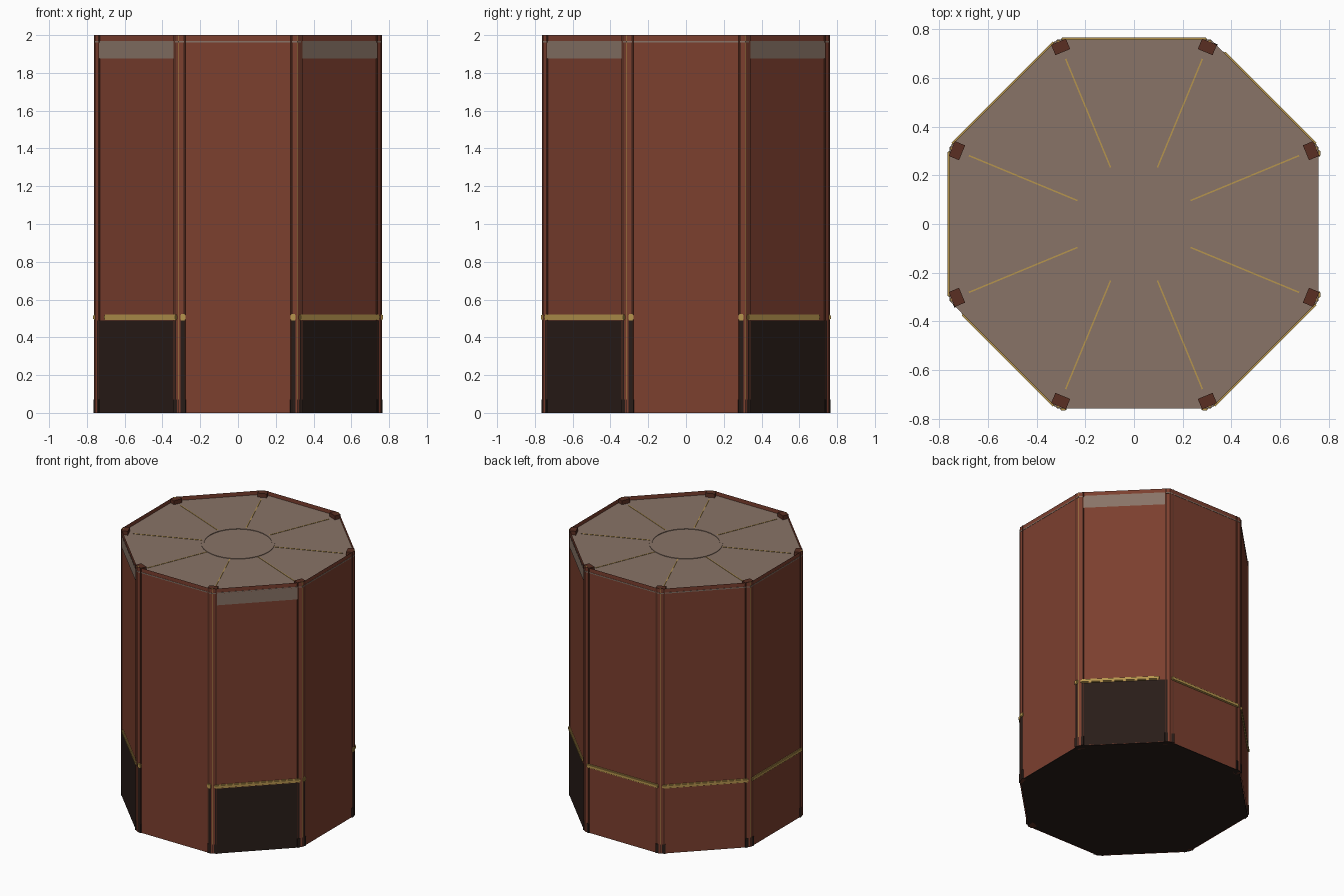
import bpy, bmesh, math
from mathutils import Matrix, Vector

if "Cube" in bpy.data.objects:
    bpy.data.objects.remove(bpy.data.objects["Cube"])

def mat(name, c):
    m = bpy.data.materials.new(name)
    m.diffuse_color = (*c, 1)
    m.use_nodes = True
    m.node_tree.nodes["Principled BSDF"].inputs["Base Color"].default_value = m.diffuse_color
    return m

RED = mat("mahogany", (0.20, 0.05, 0.028))
DARK = mat("dark_wood", (0.022, 0.012, 0.009))
POST = mat("post_wood", (0.10, 0.028, 0.016))
BRASS = mat("brass", (0.47, 0.30, 0.075))
CREAM = mat("plaster", (0.25, 0.175, 0.135))
A = 0.757                      # distance of wall planes from the centre
STEP = math.pi / 4

def finish(name, bm, m):
    bmesh.ops.recalc_face_normals(bm, faces=bm.faces)
    me = bpy.data.meshes.new(name)
    bm.to_mesh(me)
    bm.free()
    me.materials.append(m)
    ob = bpy.data.objects.new(name, me)
    bpy.context.collection.objects.link(ob)
    return ob

def box(name, m, ang, r, t, z, bevel=0):
    """Box in a frame turned by ang: r radial, t tangential, z height ranges."""
    bm = bmesh.new()
    size = [b - a for a, b in (r, t, z)]
    mid = Vector([(a + b) / 2 for a, b in (r, t, z)])
    bmesh.ops.create_cube(bm, size=1)
    bmesh.ops.scale(bm, vec=size, verts=bm.verts)
    bmesh.ops.translate(bm, vec=mid, verts=bm.verts)
    if bevel:
        bmesh.ops.bevel(bm, geom=bm.edges[:], offset=bevel, segments=2, affect='EDGES')
    bmesh.ops.rotate(bm, matrix=Matrix.Rotation(ang, 3, 'Z'), verts=bm.verts)
    return finish(name, bm, m)

def panel(name, m, ang, r, t, z):
    """Single upright sheet facing outward."""
    bm = bmesh.new()
    rot = Matrix.Rotation(ang, 3, 'Z')
    vs = [bm.verts.new(rot @ Vector((r, a, b)))
          for a, b in ((t[0], z[0]), (t[1], z[0]), (t[1], z[1]), (t[0], z[1]))]
    bm.faces.new(vs)
    me = bpy.data.meshes.new(name)
    bm.to_mesh(me)
    bm.free()
    me.materials.append(m)
    ob = bpy.data.objects.new(name, me)
    bpy.context.collection.objects.link(ob)

def octagon(name, m, apothem, z0, z1):
    bm = bmesh.new()
    R = apothem / math.cos(STEP / 2)
    bmesh.ops.create_cone(bm, cap_ends=True, segments=8, radius1=R, radius2=R, depth=z1 - z0)
    bmesh.ops.rotate(bm, matrix=Matrix.Rotation(STEP / 2, 3, 'Z'), verts=bm.verts)
    # align so that flats face the axes
    if abs(max(v.co.x for v in bm.verts) - apothem) > 0.01:
        bmesh.ops.rotate(bm, matrix=Matrix.Rotation(STEP / 2, 3, 'Z'), verts=bm.verts)
    bmesh.ops.translate(bm, vec=(0, 0, (z0 + z1) / 2), verts=bm.verts)
    finish(name, bm, m)

# floor and ceiling slabs
octagon("floor", DARK, 0.752, 0.0, 0.012)
octagon("ceiling", CREAM, 0.759, 1.962, 1.97)

# walls: three diagonals show dark panelling, two sides are plain
panelled = {1, 5, 7}           # +x+y, -x-y, +x-y
plain = {0, 6}                 # +x, -y
for i in range(8):
    a = i * STEP
    panel("wall", RED, a, A, (-0.312, 0.312), (0.0, 2.0))
    if i in panelled:
        panel("wainscot", DARK, a, A + 0.003, (-0.295, 0.295), (0.0, 0.49))
        panel("frieze", CREAM, a, A + 0.003, (-0.28, 0.28), (1.875, 1.962))
    if i in plain:
        for s in (-1, 1):
            t = sorted((s * 0.277, s * 0.305))
            panel("wainscot_edge", DARK, a, A + 0.003, t, (0.0, 0.49))
            box("rail_end", BRASS, a, (A - 0.01, A + 0.01), t, (0.49, 0.523), 0.004)
    else:
        t0, t1 = {1: (-0.3, 0.24), 5: (-0.24, 0.3)}.get(i, (-0.3, 0.3))
        if i == 5:
            t0, t1 = -0.24, 0.3
        box("dado_rail", BRASS, a, (A - 0.01, A + 0.01), (t0, t1), (0.492, 0.52), 0.005)

# corner posts with plinths, brass beads, and the ceiling ribs
for i in range(8):
    a = (i + 0.5) * STEP
    box("corner_post", POST, a, (0.765, 0.811), (-0.033, 0.033), (0.0, 2.0))
    box("post_plinth", DARK, a, (0.765, 0.814), (-0.035, 0.035), (0.0, 0.07))
    box("post_bead", BRASS, a, (0.80, 0.817), (-0.006, 0.006), (0.07, 2.0))
    box("ceiling_rib", BRASS, a, (0.25, 0.735), (-0.003, 0.003), (1.968, 1.9725))

# ceiling ring
bm = bmesh.new()
N = 32
prof = [(0.233, 1.966), (0.233, 1.974), (0.252, 1.974), (0.252, 1.966)]
rings = [[bm.verts.new((r * math.cos(k * math.tau / N), r * math.sin(k * math.tau / N), z))
          for r, z in prof] for k in range(N)]
for k in range(N):
    p, q = rings[k], rings[(k + 1) % N]
    for j in range(4):
        bm.faces.new((p[j], q[j], q[(j + 1) % 4], p[(j + 1) % 4]))
finish("ceiling_ring", bm, CREAM)
